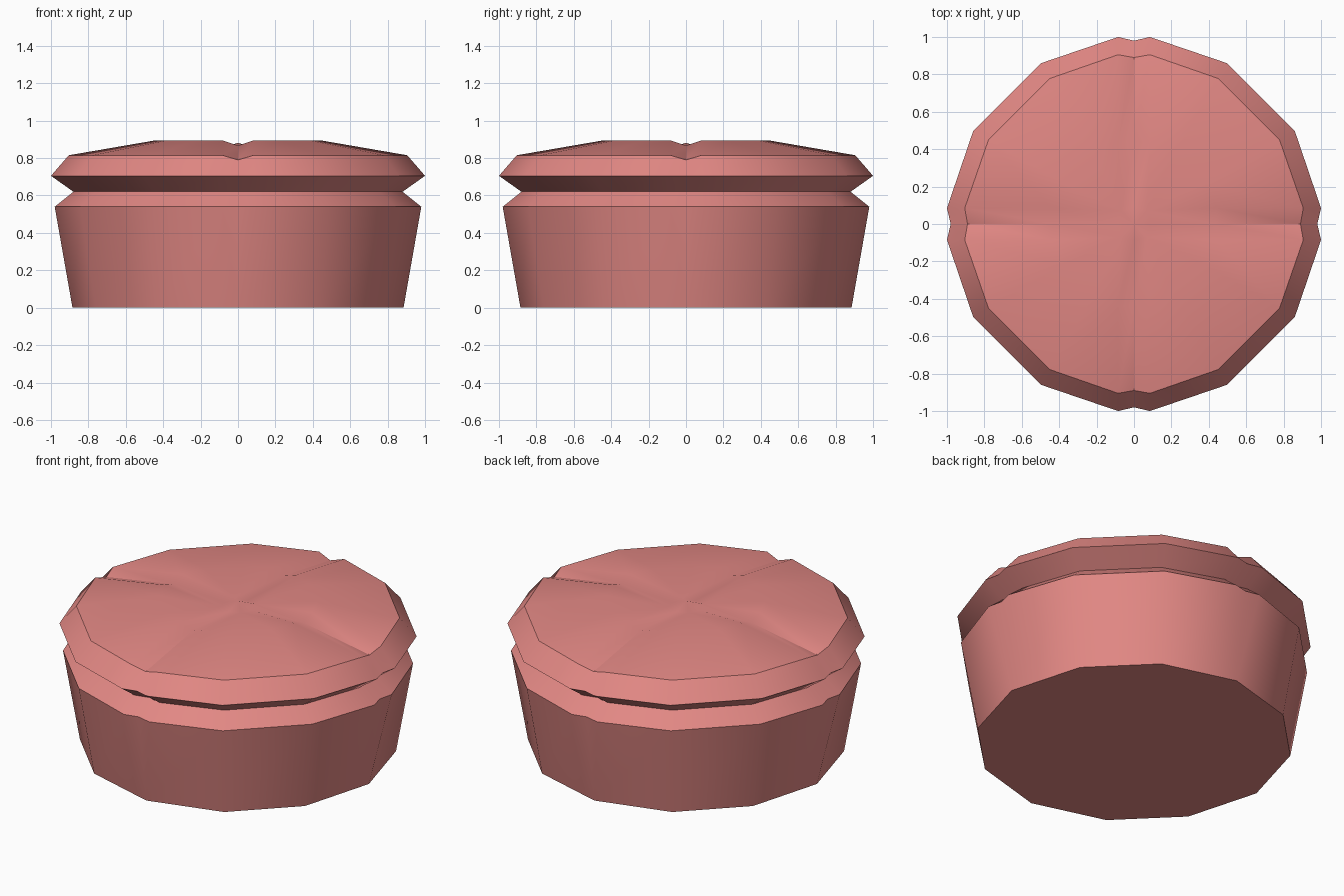
import bpy, bmesh, math
from mathutils import Vector

if "Cube" in bpy.data.objects:
    bpy.data.objects.remove(bpy.data.objects["Cube"])

mat = bpy.data.materials.new("dusty pink")
mat.diffuse_color = (0.76, 0.246, 0.231, 1)
mat.use_nodes = True
mat.node_tree.nodes["Principled BSDF"].inputs["Base Color"].default_value = mat.diffuse_color


def ring(bm, r, z, half=0.085, notch=0.02, drop=0.0, corner=None):
    """Twelve-sided ring with a small V notch on each axis; corner collapses a quadrant to a point."""
    verts = []
    for q in range(4):
        a = q * math.pi / 2
        pts = [(r - notch, 0, z - drop)]
        if corner is not None:
            pts += [(corner, corner, z)] * 4
        else:
            c, s = r * 0.993 * math.cos(math.pi / 6), r * 0.993 * 0.5
            pts += [(r, half, z), (c, s, z), (s, c, z), (half, r, z)]
        for x, y, h in pts:
            verts.append(bm.verts.new((x * math.cos(a) - y * math.sin(a),
                                       x * math.sin(a) + y * math.cos(a), h)))
    return verts


bm = bmesh.new()
rings = [
    ring(bm, 0.885, 0.0, half=0, notch=0),              # base, notches closed
    ring(bm, 0.98, 0.54),                               # wall top
    ring(bm, 0.88, 0.62),                               # waist groove
    ring(bm, 1.0, 0.705),                               # lid rim
    ring(bm, 0.905, 0.815, notch=0.015, drop=0.025),    # lid shoulder
    ring(bm, 0.44, 0.895, notch=0, drop=0.028),         # top crown
    ring(bm, 0.09, 0.855, notch=0, drop=0.005, corner=0.07),  # centre pit
]
for lo, hi in zip(rings, rings[1:]):
    n = len(lo)
    for i in range(n):
        j = (i + 1) % n
        bm.faces.new((lo[i], lo[j], hi[j], hi[i]))
bm.faces.new(list(reversed(rings[0])))
# small raised point in the centre
tip = bm.verts.new((0, 0, 0.882))
last = rings[-1]
for i in range(len(last)):
    bm.faces.new((last[i], last[(i + 1) % len(last)], tip))
bmesh.ops.remove_doubles(bm, verts=bm.verts[:], dist=0.0005)
bmesh.ops.recalc_face_normals(bm, faces=bm.faces[:])

mesh = bpy.data.meshes.new("round_lidded_body")
bm.to_mesh(mesh)
bm.free()
mesh.materials.append(mat)
body = bpy.data.objects.new("round_lidded_body", mesh)
bpy.context.collection.objects.link(body)
bpy.context.view_layer.objects.active = body
body.select_set(True)
bpy.ops.object.shade_smooth_by_angle(angle=math.radians(35))
